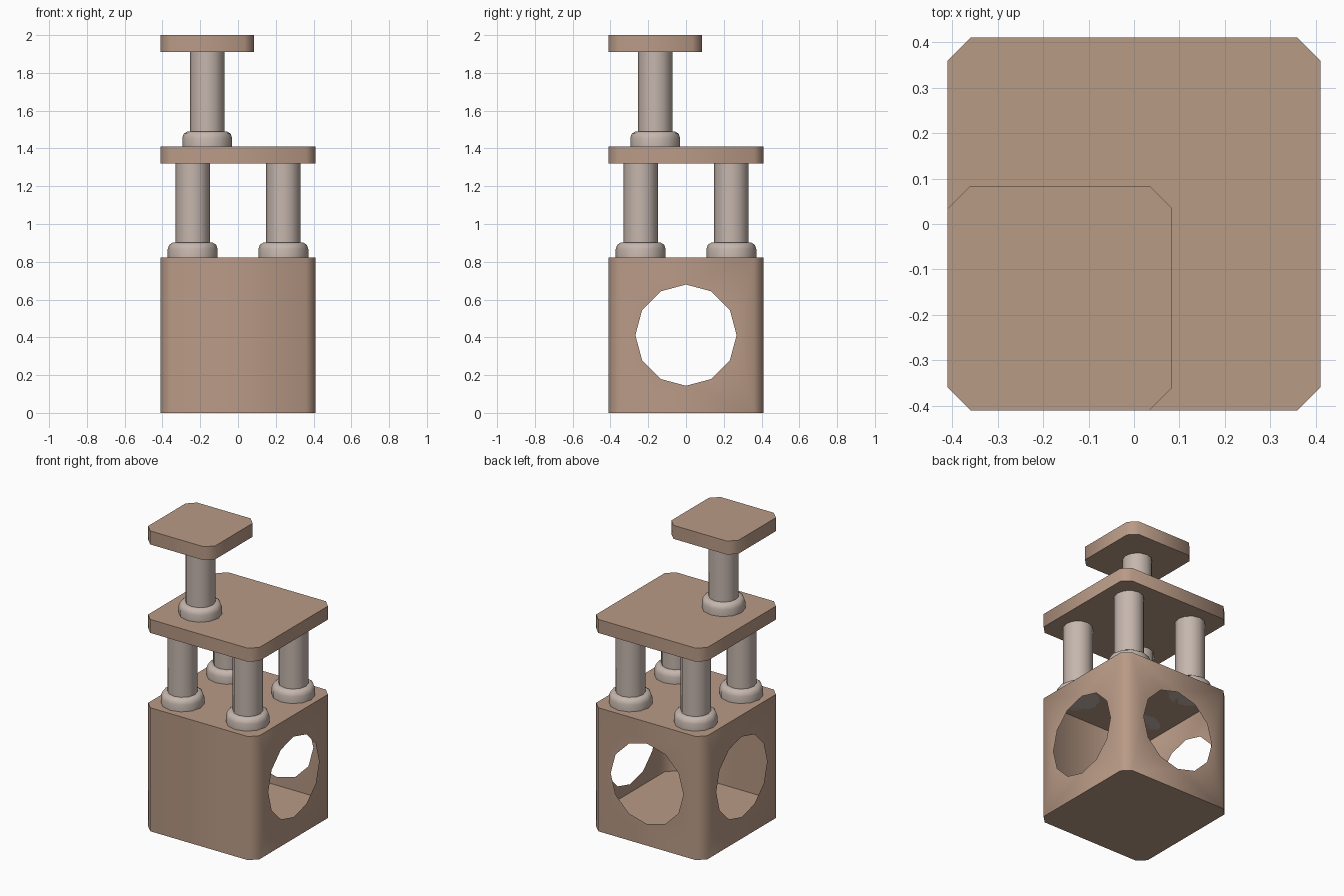
import bpy, bmesh, math
from mathutils import Vector

cube = bpy.data.objects.get("Cube")
if cube:
    bpy.data.objects.remove(cube, do_unlink=True)


def material(name, rgb):
    m = bpy.data.materials.new(name)
    m.use_nodes = True
    colour = (*rgb, 1.0)
    m.diffuse_color = colour
    m.node_tree.nodes["Principled BSDF"].inputs["Base Color"].default_value = colour
    return m


clay = material("warm_brown", (0.485, 0.325, 0.24))
stone = material("pale_grey_brown", (0.56, 0.47, 0.42))

HALF, CHAMFER, PLATE = 0.41, 0.05, 0.09
BLOCK_TOP, MID_TOP, TOP = 0.823, 1.411, 2.0
SMALL_HALF = 0.247
SMALL_POS = SMALL_HALF - HALF


def finish(name, bm, mat):
    bmesh.ops.recalc_face_normals(bm, faces=bm.faces[:])
    mesh = bpy.data.meshes.new(name)
    bm.to_mesh(mesh)
    bm.free()
    mesh.materials.append(mat)
    obj = bpy.data.objects.new(name, mesh)
    bpy.context.collection.objects.link(obj)
    bpy.ops.object.select_all(action='DESELECT')
    obj.select_set(True)
    bpy.context.view_layer.objects.active = obj
    bpy.ops.object.shade_smooth_by_angle(angle=math.radians(50))


def chamfered_prism(cx, cy, half, z0, z1):
    """Square prism whose vertical corners are cut at 45 degrees."""
    bm = bmesh.new()
    c = half - CHAMFER
    outline = []
    for k in range(4):
        a = k * math.pi / 2
        for u, v in ((half, -c), (half, c)):
            outline.append((cx + u * math.cos(a) - v * math.sin(a),
                            cy + u * math.sin(a) + v * math.cos(a)))
    base = bm.faces.new([bm.verts.new((x, y, z0)) for x, y in outline])
    up = bmesh.ops.extrude_face_region(bm, geom=[base], use_keep_orig=True)
    moved = [g for g in up["geom"] if isinstance(g, bmesh.types.BMVert)]
    bmesh.ops.translate(bm, verts=moved, vec=(0, 0, z1 - z0))
    return bm


def cut_round_window(bm, normal, radius, sides=12):
    """Replace the outermost wall in one direction by one with a round opening."""
    wall = max(bm.faces, key=lambda f: f.calc_center_median().dot(normal))
    border = list(wall.edges)
    centre = wall.calc_center_median()
    across = normal.cross(Vector((0, 0, 1)))
    bmesh.ops.delete(bm, geom=[wall], context='FACES_ONLY')
    ring = []
    for i in range(sides):
        a = 2 * math.pi * i / sides
        ring.append(bm.verts.new(centre + across * radius * math.sin(a)
                                 + Vector((0, 0, radius * math.cos(a)))))
    rim = [bm.edges.new((ring[i - 1], ring[i])) for i in range(sides)]
    bmesh.ops.triangle_fill(bm, edges=border + rim, use_beauty=True, normal=normal)


def lathe(name, x, y, z, profile, sides=12):
    bm = bmesh.new()
    rings = [[bm.verts.new((x + r * math.cos(2 * math.pi * i / sides),
                            y + r * math.sin(2 * math.pi * i / sides), z + h))
              for i in range(sides)] for r, h in profile]
    for low, high in zip(rings, rings[1:]):
        for i in range(sides):
            bm.faces.new((low[i - 1], low[i], high[i], high[i - 1]))
    bm.faces.new(rings[0])
    bm.faces.new(rings[-1])
    finish(name, bm, stone)


def column(name, x, y, z, height):
    lathe(name + "_shaft", x, y, z, [(0.091, 0), (0.091, height)])
    lathe(name + "_foot", x, y, z, [(0.132, 0), (0.132, 0.045), (0.124, 0.067),
                                    (0.107, 0.078), (0.085, 0.078)])


# Hollow base block with openings on three sides
block = chamfered_prism(0, 0, HALF, 0, BLOCK_TOP)
for direction in ((1, 0, 0), (-1, 0, 0), (0, 1, 0)):
    cut_round_window(block, Vector(direction), 0.268)
finish("base_block", block, clay)

# Floor inside the block
finish("inner_floor", chamfered_prism(0, 0, HALF - 0.002, 0.002, PLATE), clay)

# Four columns carrying the middle plate
for ny, y in (("front", -0.24), ("back", 0.24)):
    for nx, x in (("right", -0.24), ("left", 0.24)):
        column(f"{ny}_{nx}_column", x, y, BLOCK_TOP, MID_TOP - PLATE - BLOCK_TOP)
finish("middle_plate", chamfered_prism(0, 0, HALF, MID_TOP - PLATE, MID_TOP), clay)

# Single column carrying the small top plate
column("upper_column", SMALL_POS, SMALL_POS, MID_TOP, TOP - PLATE - MID_TOP)
finish("top_plate", chamfered_prism(SMALL_POS, SMALL_POS, SMALL_HALF, TOP - PLATE, TOP), clay)
